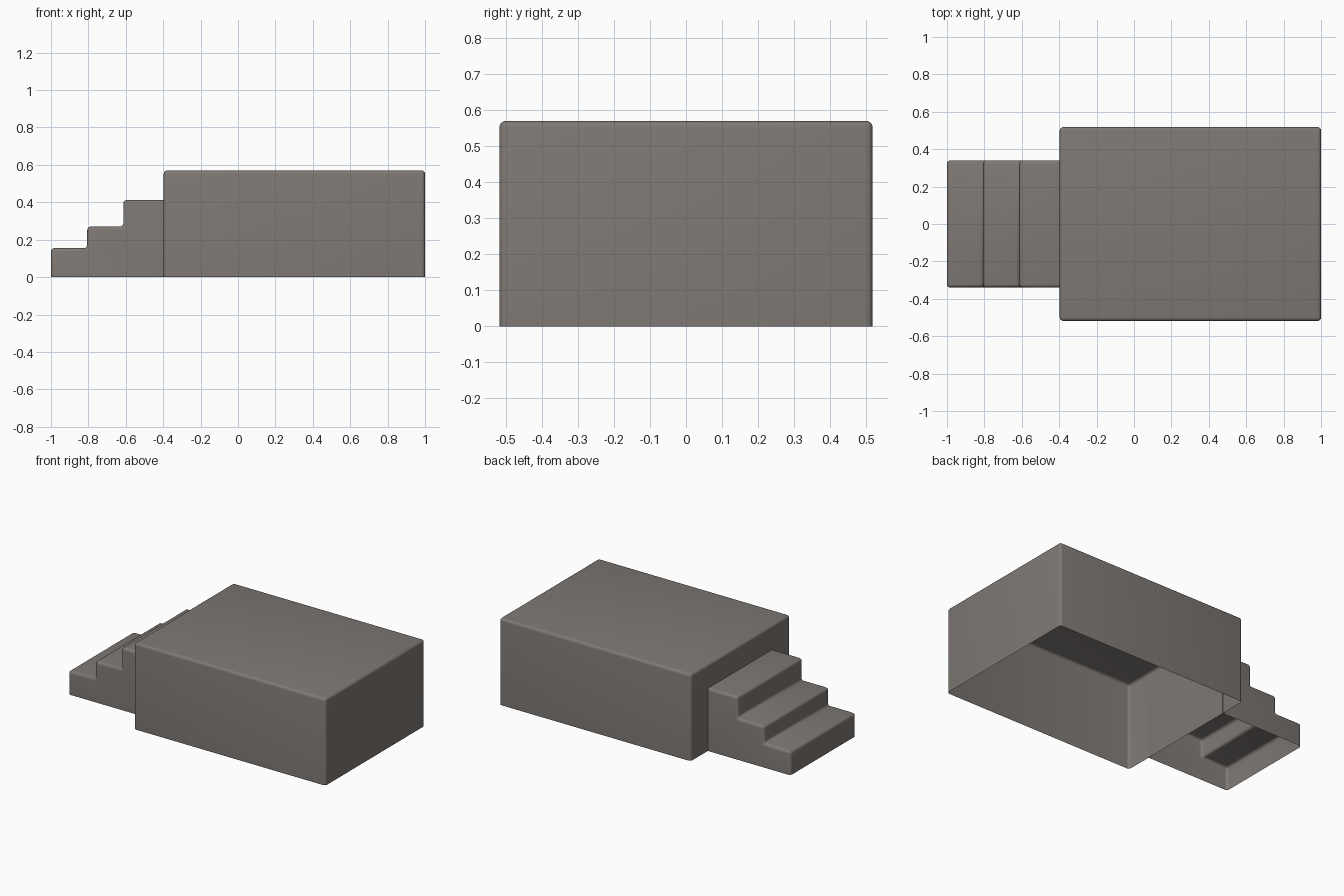
import bpy, bmesh

if "Cube" in bpy.data.objects:
    bpy.data.objects.remove(bpy.data.objects["Cube"])

stone = bpy.data.materials.new("warm_grey_stone")
stone.diffuse_color = (0.21, 0.19, 0.175, 1)
stone.use_nodes = True
stone.node_tree.nodes["Principled BSDF"].inputs["Base Color"].default_value = stone.diffuse_color


def extrude_profile(name, profile, half_width, keep_sharp_x=None, radius=0.018):
    """Extrude an x-z profile along y, open the underside and round the edges."""
    bm = bmesh.new()
    front = bm.faces.new([bm.verts.new((x, -half_width, z)) for x, z in profile])
    geom = bmesh.ops.extrude_face_region(bm, geom=[front])["geom"]
    for v in geom:
        if isinstance(v, bmesh.types.BMVert):
            v.co.y = half_width
    bmesh.ops.recalc_face_normals(bm, faces=bm.faces[:])

    # Hollow underside
    base = [f for f in bm.faces if all(abs(v.co.z) < 1e-5 for v in f.verts)]
    bmesh.ops.delete(bm, geom=base, context='FACES_ONLY')

    # Rounded edges, except the open rim and the joint
    def rounded(e):
        if all(abs(v.co.z) < 1e-5 for v in e.verts):
            return False
        return keep_sharp_x is None or any(abs(v.co.x - keep_sharp_x) > 1e-5 for v in e.verts)

    bmesh.ops.bevel(bm, geom=[e for e in bm.edges if rounded(e)], offset=radius,
                    offset_type='OFFSET', segments=4, profile=0.5,
                    affect='EDGES', clamp_overlap=True)
    mesh = bpy.data.meshes.new(name)
    bm.to_mesh(mesh)
    bm.free()
    mesh.materials.append(stone)
    obj = bpy.data.objects.new(name, mesh)
    bpy.context.collection.objects.link(obj)
    bpy.ops.object.select_all(action='DESELECT')
    obj.select_set(True)
    bpy.context.view_layer.objects.active = obj
    bpy.ops.object.shade_smooth_by_angle(angle=0.6)
    return obj


# Main platform block
extrude_profile("platform", [(-0.397, 0), (1, 0), (1, 0.57), (-0.397, 0.57)], 0.518)

# Three steps leading up to the platform, end just inside its wall
joint = -0.394
treads = [(-1.0, 0.155), (-0.806, 0.27), (-0.613, 0.412)]
outline = [(joint, 0), (-1.0, 0)]
for i, (x, z) in enumerate(treads):
    next_x = treads[i + 1][0] if i + 1 < len(treads) else joint
    outline += [(x, z), (next_x, z)]
extrude_profile("steps", outline, 0.34, keep_sharp_x=joint)
